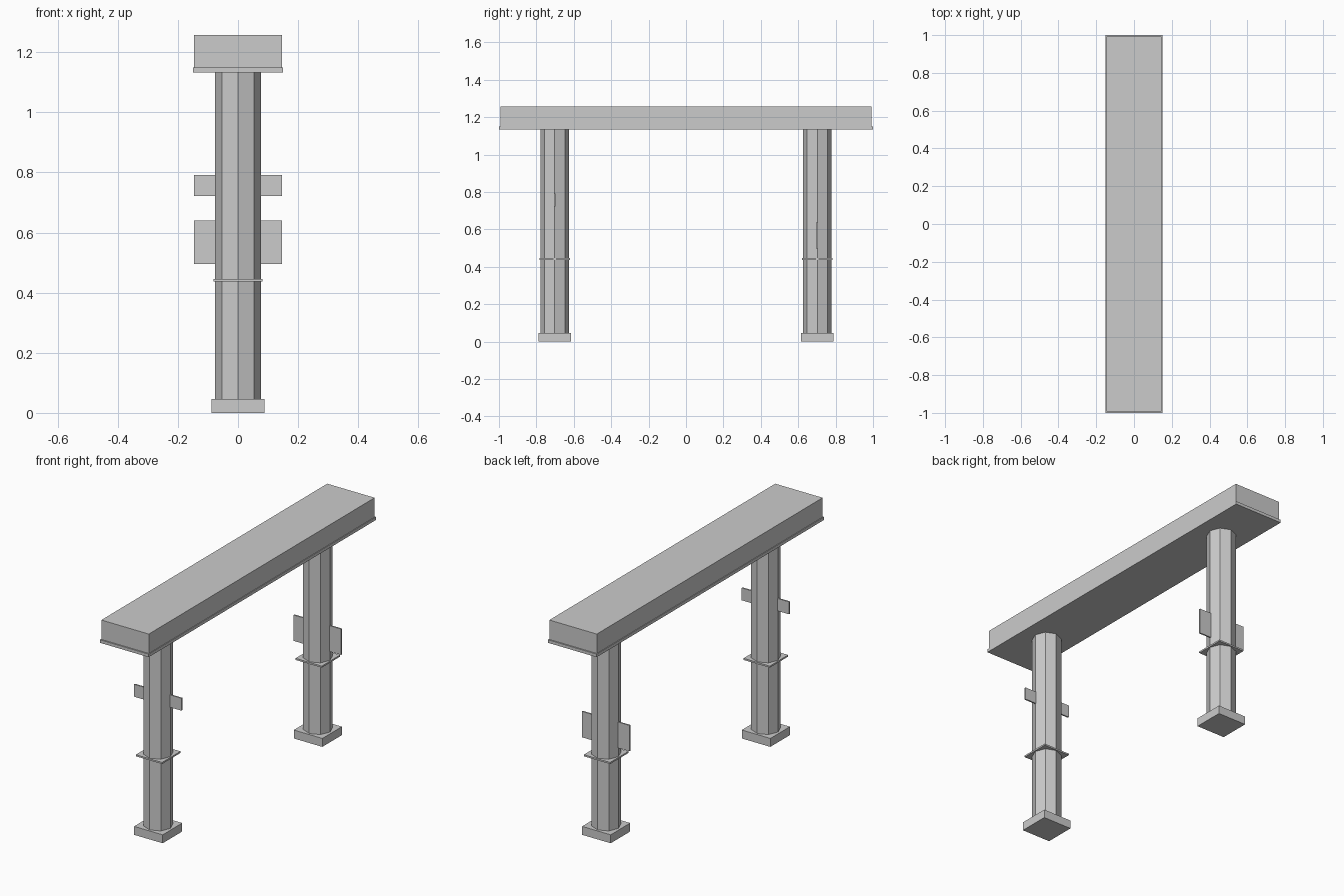
import bpy, math

if "Cube" in bpy.data.objects:
    bpy.data.objects.remove(bpy.data.objects["Cube"])

grey = bpy.data.materials.new("plain_grey")
grey.diffuse_color = (0.6, 0.6, 0.6, 1)
grey.use_nodes = True
grey.node_tree.nodes["Principled BSDF"].inputs["Base Color"].default_value = grey.diffuse_color


def box(name, hx, hy, z0, z1, y=0):
    bpy.ops.mesh.primitive_cube_add(size=1, location=(0, y, (z0 + z1) / 2))
    o = bpy.context.object
    o.name = name
    o.scale = (2 * hx, 2 * hy, z1 - z0)
    bpy.ops.object.transform_apply(location=False, rotation=False, scale=True)
    o.data.materials.append(grey)


def column(name, y, z0, z1, radius=0.076):
    # Octagonal shaft with corners on the x and y axes
    bpy.ops.mesh.primitive_cylinder_add(vertices=8, radius=radius, depth=z1 - z0,
                                        location=(0, y, (z0 + z1) / 2))
    o = bpy.context.object
    o.name = name
    o.data.materials.append(grey)


# Long beam with its thin lip underneath
box("beam", 0.146, 0.993, 1.15, 1.258)
box("beam_lip", 0.15, 1.0, 1.133, 1.15)

# Two posts, each with a foot, collar and cross plate at its own height
for side, y, p0, p1 in (("front", -0.702, 0.722, 0.791),
                        ("back", 0.702, 0.496, 0.64)):
    box(side + "_foot", 0.088, 0.086, 0, 0.047, y)
    column(side + "_post", y, 0.047, 1.133)
    box(side + "_collar", 0.081, 0.081, 0.437, 0.446, y)
    box(side + "_cross_plate", 0.146, 0.004, p0, p1, y)
